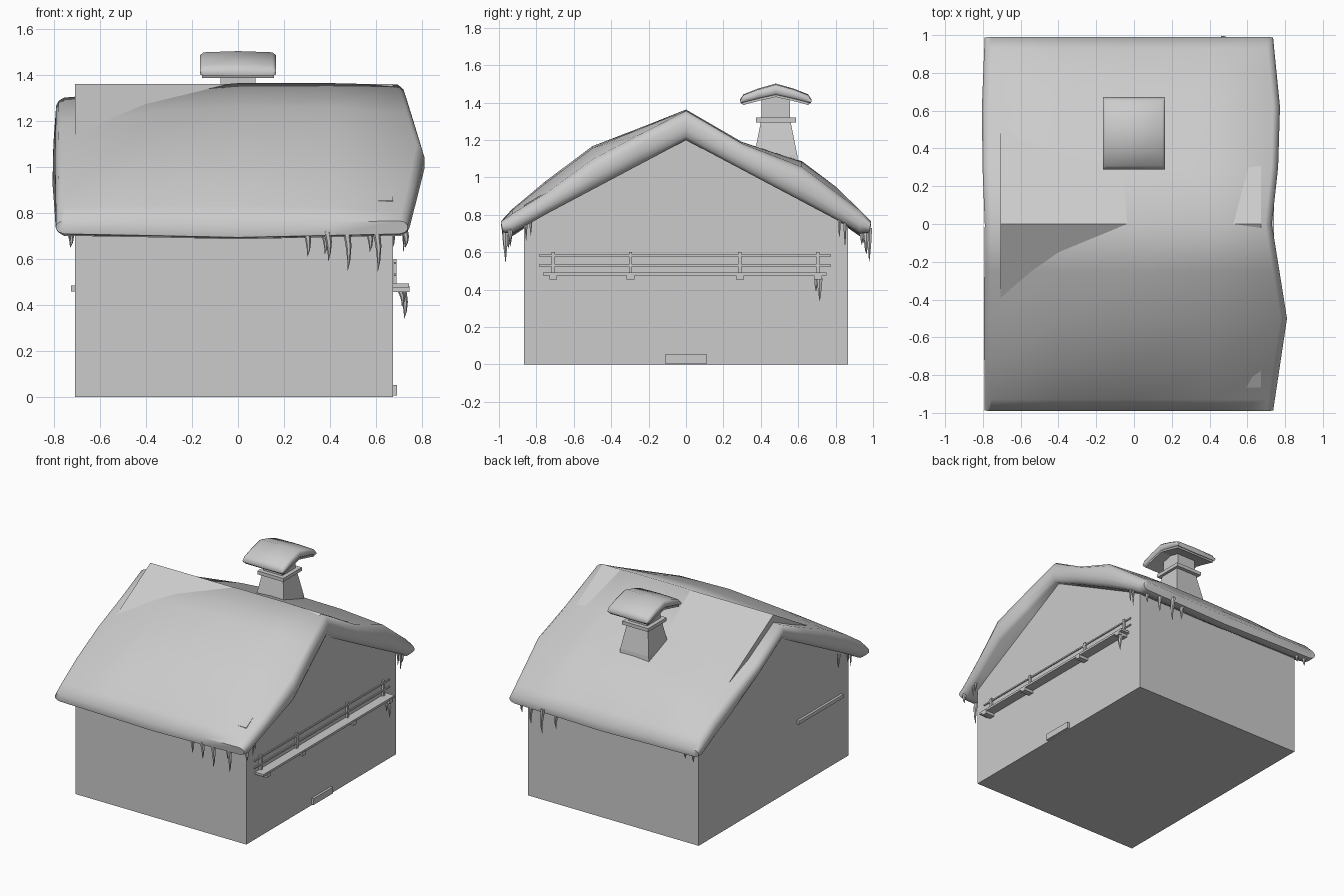
import bpy, bmesh, math
from mathutils import Vector

if "Cube" in bpy.data.objects:
    bpy.data.objects.remove(bpy.data.objects["Cube"])

mat = bpy.data.materials.new("plain_grey")
mat.diffuse_color = (0.6, 0.6, 0.6, 1)
mat.use_nodes = True
mat.node_tree.nodes["Principled BSDF"].inputs["Base Color"].default_value = mat.diffuse_color


def make(name, verts, faces, smooth=None):
    me = bpy.data.meshes.new(name)
    me.from_pydata(verts, [], faces)
    bm = bmesh.new()
    bm.from_mesh(me)
    bmesh.ops.recalc_face_normals(bm, faces=bm.faces)
    bm.to_mesh(me)
    bm.free()
    ob = bpy.data.objects.new(name, me)
    bpy.context.collection.objects.link(ob)
    me.materials.append(mat)
    if smooth:
        bpy.ops.object.select_all(action='DESELECT')
        bpy.context.view_layer.objects.active = ob
        ob.select_set(True)
        bpy.ops.object.shade_smooth_by_angle(angle=math.radians(smooth))
    return ob


def loft(name, rings, cap="ngon", smooth=None):
    """Bridge closed rings; cap with an n-gon or a ladder of paired points."""
    n = len(rings[0])
    verts = [p for r in rings for p in r]
    faces = []
    for i in range(len(rings) - 1):
        for j in range(n):
            k = (j + 1) % n
            faces.append((i*n + j, i*n + k, (i+1)*n + k, (i+1)*n + j))
    for base in (0, (len(rings) - 1) * n):
        if cap == "ngon":
            faces.append([base + j for j in range(n)])
        else:
            for j in range(n // 2 - 1):
                faces.append([base + q for q in (j, j + 1, n - 2 - j, n - 1 - j)])
    return make(name, verts, faces, smooth)


def rect(cx, cy, hx, hy, z):
    return [(cx-hx, cy-hy, z), (cx+hx, cy-hy, z), (cx+hx, cy+hy, z), (cx-hx, cy+hy, z)]


def box(name, x0, x1, y0, y1, z0, z1):
    c = ((x0+x1)/2, (y0+y1)/2, (x1-x0)/2, (y1-y0)/2)
    return loft(name, [rect(*c, z0), rect(*c, z1)])


def interp(keys, vals, t):
    if t <= keys[0]:
        return vals[0]
    for a, b, va, vb in zip(keys, keys[1:], vals, vals[1:]):
        if t <= b:
            return va + (vb - va) * (t - a) / (b - a)
    return vals[-1]


# House body: gabled prism
profile = [(-.865, 0), (.865, 0), (.865, .853), (0, 1.36), (-.865, .853)]
loft("house_body", [[(x, y, z) for y, z in profile] for x in (-.708, .673)])

# Snow blanket on the roof: height offset above the roof plane on a coarse grid
XK = [-.77, -.4, 0, .4, .70]
YK = [-.93, -.75, -.5, -.25, 0, .3, .62, .8, .93]
OFF = [
    [.01, .025, .01, -.03, -.06, -.05, .01, .02, .01],
    [.015, .06, .07, .02, -.03, -.02, .06, .05, .01],
    [.015, .06, .10, .05, .003, .005, .09, .06, .01],
    [.01, .05, .09, .045, .003, .005, .085, .06, .01],
    [-.01, -.005, .03, .015, -.004, -.003, .06, .03, .01],
]
EDGE_Y = [-1, -.5, 0, .5, 1]
LEFT = [-.79, -.795, -.79, -.81, -.79]
RIGHT = [.735, .81, .73, .785, .735]


def section(i, x):
    """Closed loop in y,z; the second half pairs with the first in reverse."""
    sag = -.015 * (1 - min(1, abs(x) / .7))
    top = [(y, 1.36 - .586*abs(y) + OFF[i][k]) for k, y in enumerate(YK)]
    top = [(-.99, .765 + sag)] + top + [(.99, .765 + sag)]
    low = [(y, 1.20 - .53*abs(y)) for y in YK]
    low[0] = (-.93, .70 + sag)
    low[-1] = (.93, .70 + sag)
    low = [(-.98, .708 + sag)] + low + [(.98, .708 + sag)]
    return top, low


def snow_ring(i, side=0, inset=0, f=1):
    top, low = section(i, XK[i])
    a, b = [], []
    for (yt, zt), (yl, zl) in zip(top, low):
        ym, zm = (yt+yl)/2, (zt+zl)/2
        x = XK[i]
        if side:
            x = interp(EDGE_Y, LEFT if side < 0 else RIGHT, ym) - side*inset
        a.append((x, ym + (yt-ym)*f, zm + (zt-zm)*f))
        b.append((x, ym + (yl-ym)*f, zm + (zl-zm)*f))
    return a + b[::-1]


rim = [(0, .3), (.012, .75), (.035, 1)]
rings = [snow_ring(0, -1, *r) for r in rim]
rings += [snow_ring(i) for i in (1, 2, 3)]
rings += [snow_ring(4, 1, *r) for r in rim[::-1]]
loft("roof_snow", rings, "ladder", 58)

# Chimney: flared shaft, collar and neck
CY = .48
loft("chimney_shaft", [rect(0, CY, .125, .125, 1.0), rect(0, CY, .115, .115, 1.12),
                       rect(0, CY, .085, .08, 1.295)])
box("chimney_collar", -.105, .105, CY-.107, CY+.107, 1.295, 1.32)
box("chimney_neck", -.075, .075, CY-.076, CY+.076, 1.32, 1.43)


# Chimney cover plate and its snow pillow, both bent over a ridge
def bent(name, xs, half, low, high, smooth):
    rs = []
    for x, f in xs:
        top = [(y*half, z) for y, z in zip((-1, -.9, -.5, 0, .5, .9, 1), high)]
        bot = [(y*half*.97, z) for y, z in zip((-1, -.9, -.5, 0, .5, .9, 1), low)]
        a, b = [], []
        for (yt, zt), (yl, zl) in zip(top, bot):
            m = (zt + zl) / 2
            a.append((x, CY + yt, m + (zt-m)*f))
            b.append((x, CY + yl, m + (zl-m)*f))
        rs.append(a + b[::-1])
    loft(name, rs, "ladder", smooth)


bent("chimney_cover", [(-.157, 1), (.157, 1)], .18,
     (1.386, 1.392, 1.41, 1.43, 1.41, 1.392, 1.386),
     (1.398, 1.404, 1.422, 1.442, 1.422, 1.404, 1.398), None)
bent("chimney_snow", [(-.165, .5), (-.15, .9), (0, 1.06), (.15, .9), (.165, .5)], .192,
     (1.395, 1.398, 1.416, 1.436, 1.416, 1.398, 1.395),
     (1.415, 1.443, 1.473, 1.50, 1.473, 1.443, 1.415), 58)

# Balcony on the right gable: ledge, brackets, posts and rails
box("balcony_ledge", .67, .742, -.765, .75, .476, .492)
for y in (-.71, -.297, .288, .705):
    box("balcony_bracket", .67, .745, y-.021, y+.021, .455, .482)
    box("balcony_post", .675, .689, y-.009, y+.009, .485, .6)
for z in (.53, .582):
    box("balcony_rail", .678, .686, -.785, .775, z-.005, z+.005)

# Ledge on the left gable and door step on the right
box("window_ledge", -.726, -.70, -.78, -.27, .458, .484)
box("door_step", .67, .69, -.113, .112, .006, .052)


# Icicles: slightly bent tapering spikes
def icicle(x, y, z0, z1, r=.017, lean=.012):
    rs = []
    for t, f in ((0, 1), (.4, .75), (.75, .4), (1, .05)):
        dx = lean * math.sin(t * math.pi * .8)
        rs.append([(x + dx + r*f*math.cos(a*math.pi/3), y + r*f*math.sin(a*math.pi/3),
                    z0 + (z1-z0)*t) for a in range(6)])
    loft("icicle", rs, "ngon", 50)


for x, y, tip in ((.295, -.96, .61), (.37, -.95, .62), (.385, -.97, .59), (.47, -.965, .55),
                  (.565, -.94, .63), (.60, -.965, .545), (.72, -.94, .65)):
    icicle(x, y, .73, tip)
for x, y, tip in ((.57, .965, .59), (.47, .98, .55), (.37, .96, .60), (.66, .94, .64),
                  (-.67, .95, .66), (-.735, .95, .65)):
    icicle(x, y, .73, tip)
for x, y, tip in ((.715, -.83, .69), (.715, -.855, .66), (.715, .82, .68), (.715, .85, .63),
                  (-.735, -.83, .69), (-.735, -.72, .70), (-.735, -.86, .66)):
    icicle(x, y, .80, tip, .012, .006)
icicle(.715, .715, .462, .34, .017)
icicle(.705, .695, .462, .39, .013)
